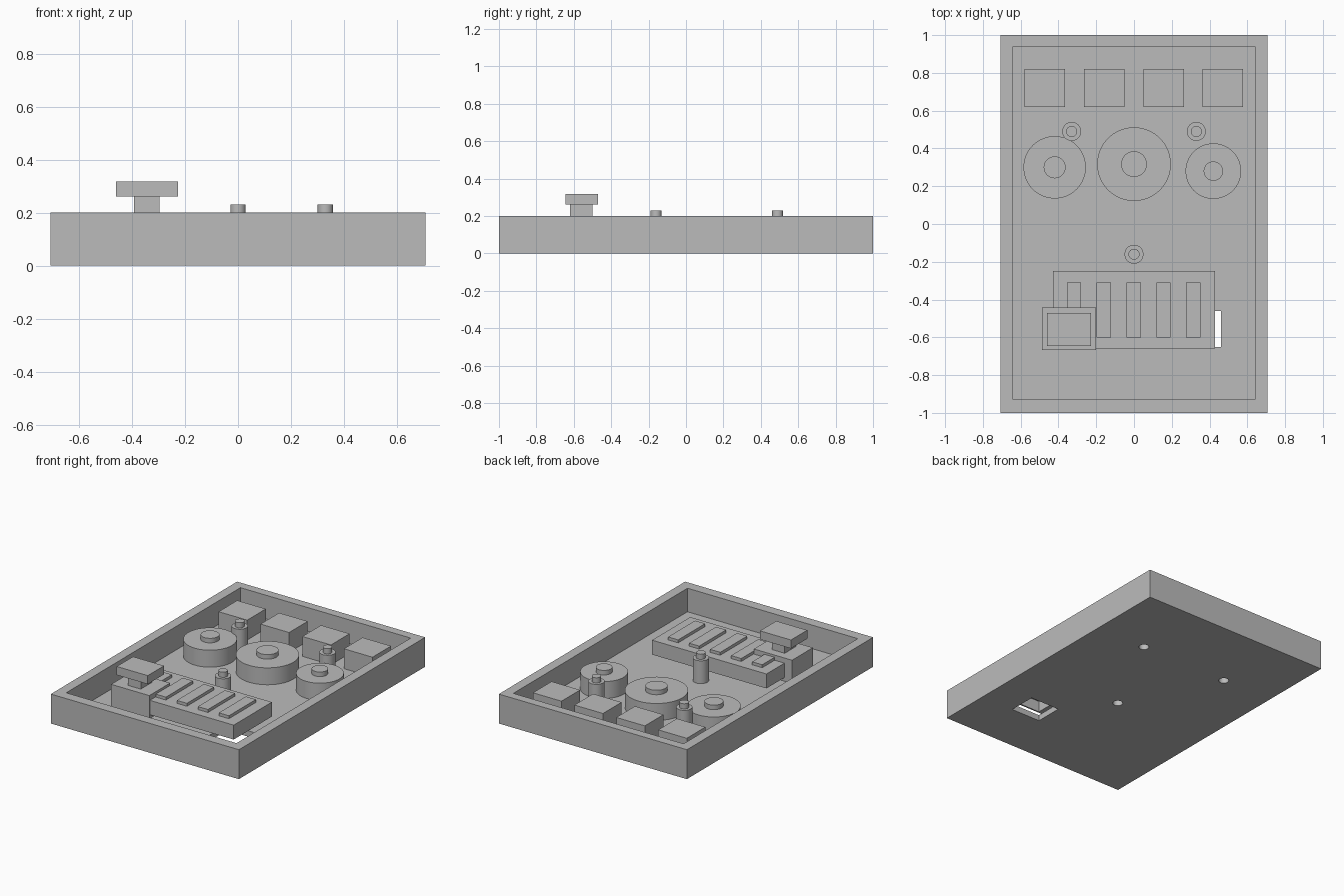
import bpy, math

if "Cube" in bpy.data.objects:
    bpy.data.objects.remove(bpy.data.objects["Cube"])

grey = bpy.data.materials.new("plain_grey")
grey.diffuse_color = (0.5, 0.5, 0.5, 1)
grey.use_nodes = True
grey.node_tree.nodes["Principled BSDF"].inputs["Base Color"].default_value = grey.diffuse_color


def box(name, x0, x1, y0, y1, z0, z1):
    bpy.ops.mesh.primitive_cube_add(size=1, location=((x0 + x1) / 2, (y0 + y1) / 2, (z0 + z1) / 2))
    o = bpy.context.object
    o.name = name
    o.scale = (x1 - x0, y1 - y0, z1 - z0)
    bpy.ops.object.transform_apply(location=False, rotation=False, scale=True)
    o.data.materials.append(grey)
    return o


def disc(name, x, y, r, z0, z1):
    bpy.ops.mesh.primitive_cylinder_add(vertices=64, radius=r, depth=z1 - z0, location=(x, y, (z0 + z1) / 2))
    o = bpy.context.object
    o.name = name
    o.data.materials.append(grey)
    bpy.ops.object.shade_smooth_by_angle(angle=math.radians(30))
    return o


def cut(target, cutter):
    m = target.modifiers.new("cut", "BOOLEAN")
    m.operation = "DIFFERENCE"
    m.solver = "EXACT"
    m.object = cutter
    bpy.ops.object.select_all(action="DESELECT")
    bpy.context.view_layer.objects.active = target
    target.select_set(True)
    bpy.ops.object.modifier_apply(modifier=m.name)
    bpy.data.objects.remove(cutter)


FLOOR = 0.04

# open tray with a rectangular slot through the floor
tray = box("tray", -0.707, 0.707, -1, 1, 0, 0.2)
cut(tray, box("cavity", -0.64, 0.64, -0.93, 0.94, FLOOR, 0.4))
cut(tray, box("slot", 0.24, 0.46, -0.65, -0.46, -0.1, 0.1))

# bored posts with pins
for i, (x, y) in enumerate([(-0.33, 0.49), (0.33, 0.49), (0, -0.16)]):
    cut(tray, disc("bore", x, y, 0.032, -0.1, 0.1))
    post = disc(f"post_{i}", x, y, 0.05, FLOOR, 0.195)
    cut(post, disc("bore", x, y, 0.032, -0.1, 0.13))
    disc(f"pin_{i}", x, y, 0.029, 0.195, 0.23)

# row of blocks along the back
for i, x in enumerate([-0.58, -0.265, 0.05, 0.362]):
    box(f"back_block_{i}", x, x + 0.215, 0.62, 0.82, FLOOR, 0.175)

# three wheels with hubs
for n, x, y, r, h in [("left", -0.42, 0.30, 0.165, 0.058),
                      ("middle", 0, 0.317, 0.195, 0.068),
                      ("right", 0.42, 0.28, 0.147, 0.051)]:
    disc(n + "_wheel", x, y, r, FLOOR, 0.155)
    disc(n + "_hub", x, y, h, 0.155, 0.186)

# raised bar with ribs on top and a pocket underneath
bar = box("bar", -0.43, 0.43, -0.66, -0.25, 0.065, 0.163)
cut(bar, box("pocket", 0.24, 0.42, -0.65, -0.46, 0, 0.14))
for i in range(5):
    x = -0.318 + 0.158 * i
    box(f"rib_{i}", x - 0.038, x + 0.038, -0.60, -0.31, 0.163, 0.183)

# push button: housing, stem, cap
box("button_housing", -0.487, -0.20, -0.667, -0.443, FLOOR, 0.198)
box("button_stem", -0.392, -0.297, -0.62, -0.50, 0.198, 0.26)
box("button_cap", -0.46, -0.227, -0.645, -0.47, 0.26, 0.318)
